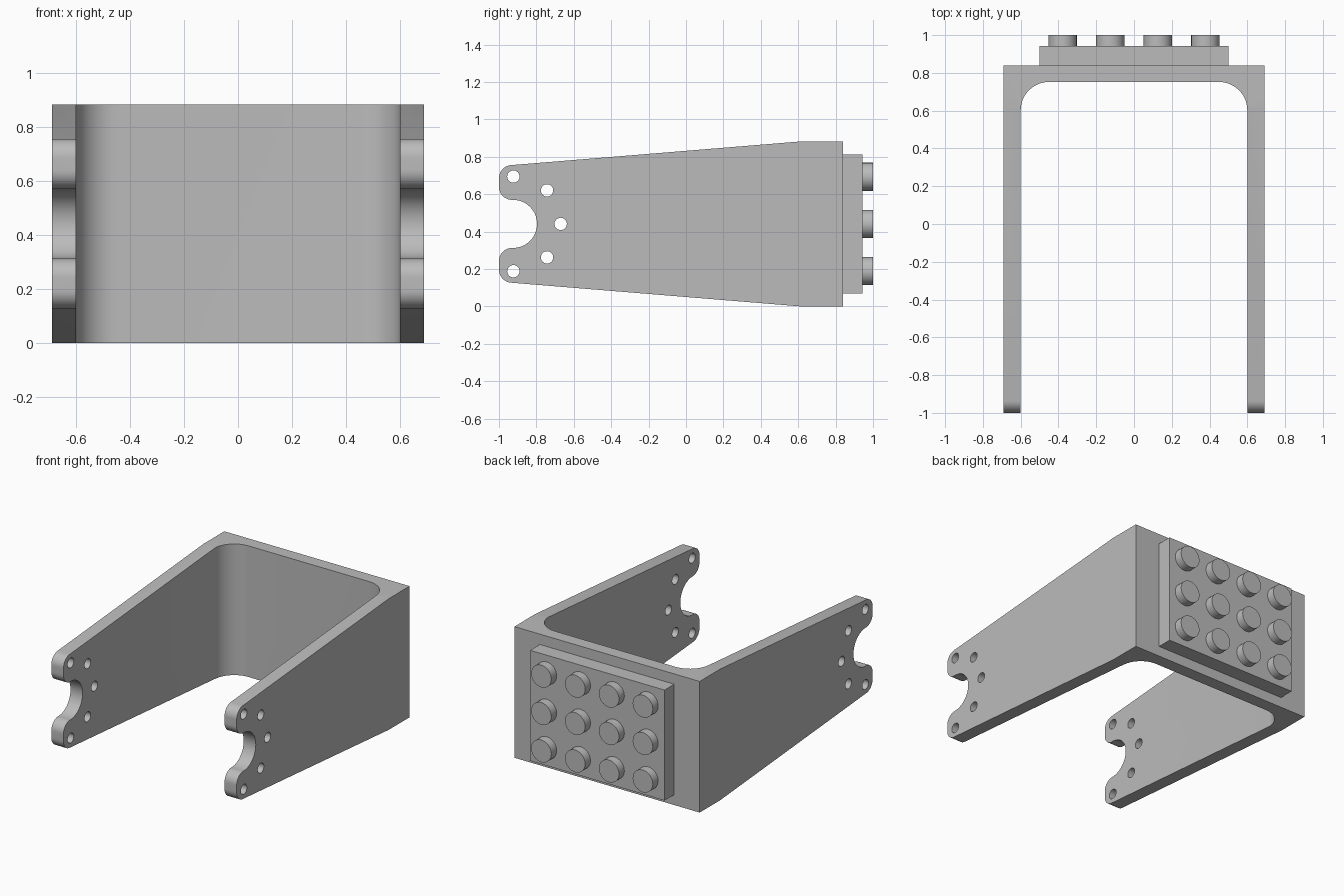
import bpy, bmesh
from math import sin, cos, pi, radians
from mathutils import Matrix, Vector

if "Cube" in bpy.data.objects:
    bpy.data.objects.remove(bpy.data.objects["Cube"], do_unlink=True)

H = 0.883          # bracket height
MID = H / 2
HALF_W = 0.69      # outer half width
INNER_W = 0.60     # inner half width
BACK = 0.84        # rear face of the bracket
PLATE_BACK = 0.943

grey = bpy.data.materials.new("plain grey")
grey.use_nodes = True
grey.diffuse_color = (0.5, 0.5, 0.5, 1)
grey.node_tree.nodes["Principled BSDF"].inputs["Base Color"].default_value = grey.diffuse_color


def finish(name, bm):
    bmesh.ops.recalc_face_normals(bm, faces=bm.faces)
    mesh = bpy.data.meshes.new(name)
    bm.to_mesh(mesh)
    bm.free()
    mesh.materials.append(grey)
    obj = bpy.data.objects.new(name, mesh)
    bpy.context.collection.objects.link(obj)
    return obj


def smooth(obj):
    bpy.ops.object.select_all(action="DESELECT")
    obj.select_set(True)
    bpy.context.view_layer.objects.active = obj
    bpy.ops.object.shade_smooth_by_angle(angle=radians(30))


def arc(cu, cv, r, start, end, n=12):
    angles = [radians(start + (end - start) * i / n) for i in range(n + 1)]
    return [(cu + r * cos(a), cv + r * sin(a)) for a in angles]


def extrude(name, points, place, offset):
    """Prism from a 2D outline; place maps a 2D point to 3D."""
    bm = bmesh.new()
    face = bm.faces.new([bm.verts.new(place(u, v)) for u, v in points])
    new = bmesh.ops.extrude_face_region(bm, geom=[face])["geom"]
    bmesh.ops.translate(bm, vec=Vector(offset),
                        verts=[g for g in new if isinstance(g, bmesh.types.BMVert)])
    return finish(name, bm)


def add_cylinder(bm, radius, depth, centre, axis, segments=32):
    turn = Matrix.Rotation(pi / 2, 4, axis)
    bmesh.ops.create_cone(bm, cap_ends=True, segments=segments, radius1=radius,
                          radius2=radius, depth=depth,
                          matrix=Matrix.Translation(centre) @ turn)


# U-shaped bracket with filleted inner corners
r = 0.15
u_outline = [(-HALF_W, -1), (-HALF_W, BACK), (HALF_W, BACK), (HALF_W, -1), (INNER_W, -1)]
u_outline += arc(INNER_W - r, 0.752 - r, r, 0, 90)
u_outline += arc(r - INNER_W, 0.752 - r, r, 90, 180)
u_outline += [(-INNER_W, -1)]
bracket = extrude("bracket", u_outline, lambda x, y: (x, y, 0), (0, 0, H))

# Side silhouette: tapered arms, rounded prongs and a round notch
tip = 0.07
upper = [(BACK + 0.1, MID), (BACK + 0.1, H), (0.62, H)]
upper += arc(tip - 1, 0.756 - tip, tip, 94.6, 180)
upper += arc(tip - 1, 0.57 + tip, tip, 180, 270)
upper += arc(-0.925, MID, 0.1285, 90, 0, 20)
lower = [(y, H - z) for y, z in reversed(upper[1:-1])]
silhouette = extrude("silhouette_cutter", upper + lower,
                     lambda y, z: (-1, y, z), (2, 0, 0))

# Bolt holes through both arms
bm = bmesh.new()
for y, dz in ((-0.923, 0.253), (-0.743, 0.179), (-0.67, 0)):
    for side in ((1, -1) if dz else (1,)):
        add_cylinder(bm, 0.033, 2, (0, y, MID + side * dz), "Y", 24)
holes = finish("hole_cutter", bm)

for cutter, operation in ((silhouette, "INTERSECT"), (holes, "DIFFERENCE")):
    cutter.hide_render = True
    mod = bracket.modifiers.new(cutter.name, "BOOLEAN")
    mod.object, mod.operation, mod.solver = cutter, operation, "EXACT"
    bpy.context.view_layer.objects.active = bracket
    bpy.ops.object.modifier_apply(modifier=mod.name)
    bpy.data.objects.remove(cutter, do_unlink=True)
smooth(bracket)

# Rear mounting plate
bm = bmesh.new()
bmesh.ops.create_cube(bm, size=1, matrix=Matrix.Translation((0, (BACK + PLATE_BACK) / 2, MID))
                      @ Matrix.Diagonal((1.0, PLATE_BACK - BACK, 0.744, 1)))
finish("mounting_plate", bm)

# Grid of round studs on the plate
bm = bmesh.new()
for col in range(4):
    for row in range(3):
        x, z = (col - 1.5) * 0.252, MID + (row - 1) * 0.252
        add_cylinder(bm, 0.075, 1 - PLATE_BACK, (x, (1 + PLATE_BACK) / 2, z), "X")
smooth(finish("studs", bm))
